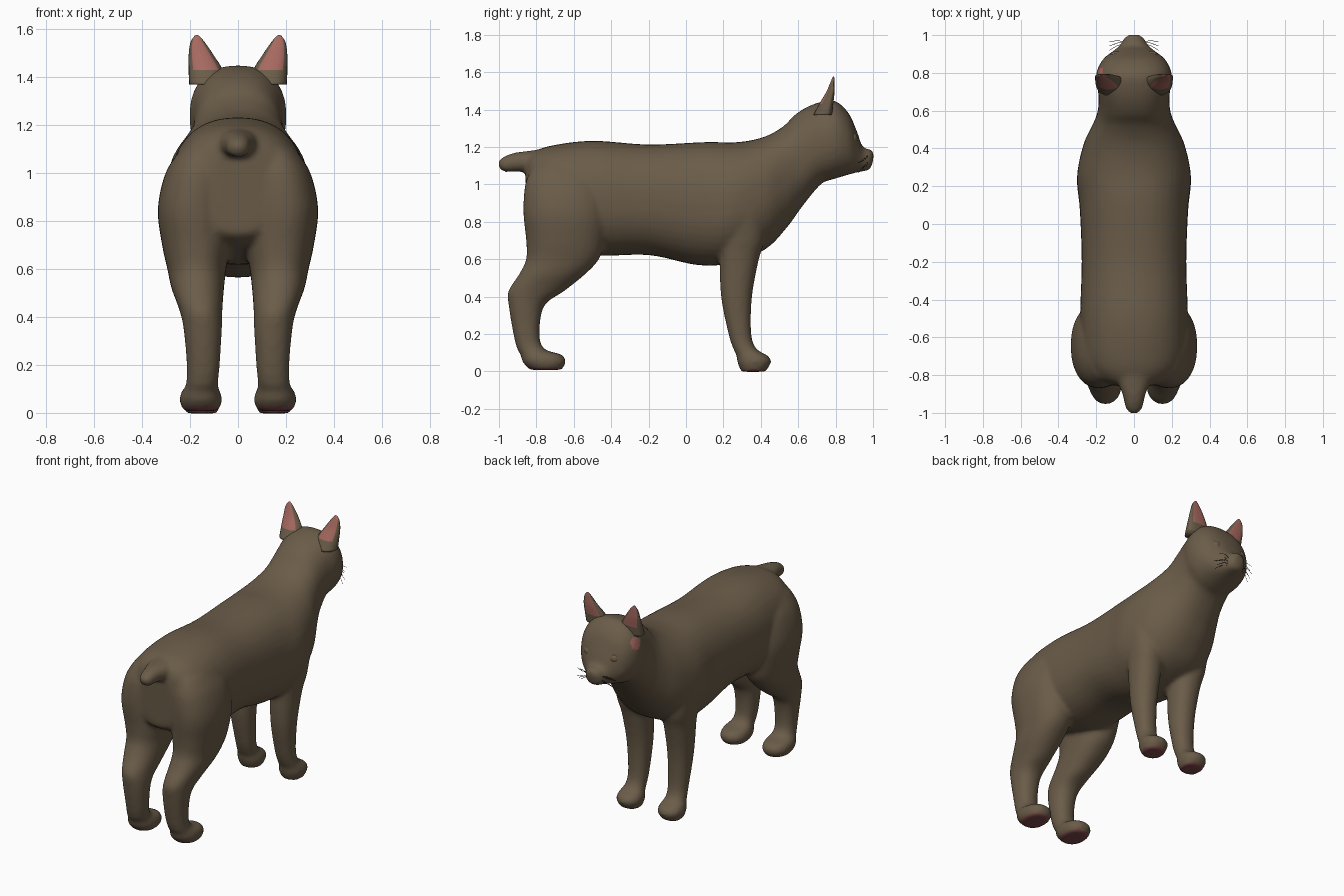
import bpy, bmesh, math
from mathutils import Vector

if "Cube" in bpy.data.objects:
    bpy.data.objects.remove(bpy.data.objects["Cube"])


def material(name, rgb):
    m = bpy.data.materials.new(name)
    m.diffuse_color = (*rgb, 1)
    m.use_nodes = True
    m.node_tree.nodes["Principled BSDF"].inputs["Base Color"].default_value = m.diffuse_color
    return m


FUR = material("brown fur", (0.145, 0.107, 0.066))
PINK = material("ear pink", (0.38, 0.14, 0.115))
PAD = material("paw pad", (0.19, 0.06, 0.06))
DARK = material("dark whisker", (0.04, 0.03, 0.02))


def spline(rows, steps):
    """Catmull-Rom interpolation of rows of numbers."""
    out = []
    for i in range(len(rows) - 1):
        a, b = rows[max(i - 1, 0)], rows[i]
        c, d = rows[i + 1], rows[min(i + 2, len(rows) - 1)]
        for s in range(steps):
            t = s / steps
            out.append([0.5 * (2 * q + (r - p) * t + (2 * p - 5 * q + 4 * r - w) * t * t
                               + (3 * q - p - 3 * r + w) * t ** 3)
                        for p, q, r, w in zip(a, b, c, d)])
    return out + [list(rows[-1])]


def loft(bm, rings, n=28, power=0.9, scoop=1.0):
    """Closed skin over rings of (centre, u axis, v axis)."""
    loops = []
    for c, u, v in rings:
        loop = []
        for k in range(n):
            a = 2 * math.pi * k / n
            cu, sv = math.cos(a), math.sin(a)
            cu = math.copysign(abs(cu) ** power, cu)
            sv = math.copysign(abs(sv) ** power, sv)
            if sv > 0:
                sv *= scoop
            loop.append(bm.verts.new(c + u * cu + v * sv))
        loops.append(loop)
    faces = [bm.faces.new(loops[0]), bm.faces.new(loops[-1])]
    for a, b in zip(loops, loops[1:]):
        for k in range(n):
            j = (k + 1) % n
            faces.append(bm.faces.new((a[k], a[j], b[j], b[k])))
    bmesh.ops.recalc_face_normals(bm, faces=faces)


def spine_rings(rows):
    """Rows: top y, top z, bottom y, bottom z, half width."""
    rings = []
    for yt, zt, yb, zb, w in spline(rows, 5):
        top, bottom = Vector((0, yt, zt)), Vector((0, yb, zb))
        rings.append(((top + bottom) / 2, Vector((w, 0, 0)), (top - bottom) / 2))
    return rings


def limb_rings(rows, side):
    """Rows: x, y, z, half width, half depth."""
    return [(Vector((side * x, y, z)), Vector((rx, 0, 0)), Vector((0, ry, 0)))
            for x, y, z, rx, ry in spline(rows, 4)]


def finish(bm, name, mats):
    me = bpy.data.meshes.new(name)
    bm.to_mesh(me)
    bm.free()
    ob = bpy.data.objects.new(name, me)
    bpy.context.collection.objects.link(ob)
    for m in mats:
        me.materials.append(m)
    for p in me.polygons:
        p.use_smooth = True
    return ob


# Torso, neck and head
trunk = [(-.86, 1.12, -.85, .77, .10), (-.82, 1.17, -.83, .73, .20),
         (-.72, 1.207, -.72, .68, .27), (-.50, 1.233, -.50, .62, .285),
         (-.20, 1.213, -.20, .622, .277), (.10, 1.226, .05, .57, .287),
         (.28, 1.226, .22, .575, .302), (.42, 1.255, .42, .65, .268),
         (.52, 1.31, .54, .77, .217), (.58, 1.37, .62, .88, .192),
         (.65, 1.415, .72, 1.0, .188), (.73, 1.443, .78, 1.025, .202),
         (.80, 1.445, .83, 1.04, .195), (.87, 1.38, .88, 1.055, .162),
         (.915, 1.28, .92, 1.065, .108), (.945, 1.20, .95, 1.07, .074),
         (.988, 1.187, .98, 1.078, .052), (1.004, 1.165, .998, 1.11, .027)]
tail = [(-.75, 1.19, -.78, 1.0, .11), (-.85, 1.178, -.85, 1.06, .08),
        (-.92, 1.168, -.92, 1.067, .056), (-.97, 1.15, -.97, 1.067, .046),
        (-1.003, 1.128, -1.0, 1.085, .024)]
hind_leg = [(.15, -.66, 1.1, .09, .16), (.17, -.65, 1.0, .133, .21),
            (.185, -.645, .85, .15, .225), (.175, -.645, .70, .142, .21),
            (.172, -.66, .60, .123, .195), (.168, -.715, .52, .11, .177),
            (.155, -.80, .43, .09, .15), (.147, -.853, .35, .08, .095),
            (.145, -.853, .20, .069, .07), (.15, -.83, .12, .067, .073),
            (.155, -.775, .09, .08, .11), (.155, -.758, .05, .09, .116),
            (.155, -.75, .008, .07, .085)]
front_leg = [(.18, .30, .85, .11, .13), (.165, .30, .70, .10, .12),
             (.155, .285, .60, .092, .105), (.15, .27, .40, .077, .083),
             (.147, .288, .20, .064, .061), (.15, .315, .12, .064, .062),
             (.152, .353, .085, .075, .083), (.152, .365, .05, .083, .091),
             (.152, .36, -.002, .065, .065)]

bm = bmesh.new()
loft(bm, spine_rings(trunk), n=40, power=0.87)
loft(bm, spine_rings(tail))
for side in (-1, 1):
    loft(bm, limb_rings(hind_leg, side))
    loft(bm, limb_rings(front_leg, side))
body = finish(bm, "body", [FUR])

# Fuse the parts into one soft skin
bpy.context.view_layer.objects.active = body
body.select_set(True)
fuse = body.modifiers.new("fuse", 'REMESH')
fuse.mode = 'VOXEL'
fuse.voxel_size = 0.013
fuse.use_smooth_shade = True
soften = body.modifiers.new("soften", 'SMOOTH')
soften.factor = 0.5
soften.iterations = 7
for name in ("fuse", "soften"):
    bpy.ops.object.modifier_apply(modifier=name)
body.data.materials.clear()
for m in (FUR, PAD, PINK):
    body.data.materials.append(m)

# Paw pads under the feet and a pink patch beside one ear
for p in body.data.polygons:
    c = p.center
    if c.z < 0.03 and p.normal.z < -0.6:
        p.material_index = 1
    elif c.x < -0.1 and (c - Vector((-.18, .79, 1.33))).length < 0.04:
        p.material_index = 2
    else:
        p.material_index = 0

# Ears with pink panels
ear = [(.132, .755, 1.37, .072, .075), (.135, .768, 1.43, .071, .056),
       (.153, .782, 1.49, .053, .034), (.167, .788, 1.54, .033, .018),
       (.171, .79, 1.566, .016, .009), (.172, .79, 1.577, .004, .003)]
for side, label in ((-1, "left_ear"), (1, "right_ear")):
    bm = bmesh.new()
    loft(bm, limb_rings(ear, side), n=24, scoop=0.35)
    ob = finish(bm, label, [FUR, PINK])
    for p in ob.data.polygons:
        c = p.center
        mid = 0.135 + max(0, c.z - 1.43) * 0.28
        reach = 0.055 - max(0, c.z - 1.43) * 0.28
        inside = abs(side * c.x - mid) < reach
        if abs(p.normal.y) > 0.3 and inside and c.z > 1.425:
            p.material_index = 1

# Eyes
for side, label in ((-1, "left_eye"), (1, "right_eye")):
    bm = bmesh.new()
    bmesh.ops.create_uvsphere(bm, u_segments=20, v_segments=12, radius=0.034)
    bmesh.ops.translate(bm, verts=bm.verts, vec=(side * 0.094, 0.883, 1.245))
    finish(bm, label, [FUR])

# Whiskers
curve = bpy.data.curves.new("whiskers", 'CURVE')
curve.dimensions = '3D'
curve.bevel_depth = 0.0013
curve.bevel_resolution = 0
for side in (-1, 1):
    for i in range(6):
        root = Vector((side * .045, .955 + .004 * (i % 3), 1.10 + .007 * i))
        end = root + Vector((side * .085, -.035 + .018 * (i % 3), -.04 + .011 * i))
        mid = (root + end) / 2 + Vector((0, .008, .01))
        s = curve.splines.new('POLY')
        s.points.add(2)
        for pt, co in zip(s.points, (root, mid, end)):
            pt.co = (*co, 1)
curve.materials.append(DARK)
bpy.context.collection.objects.link(bpy.data.objects.new("whiskers", curve))
